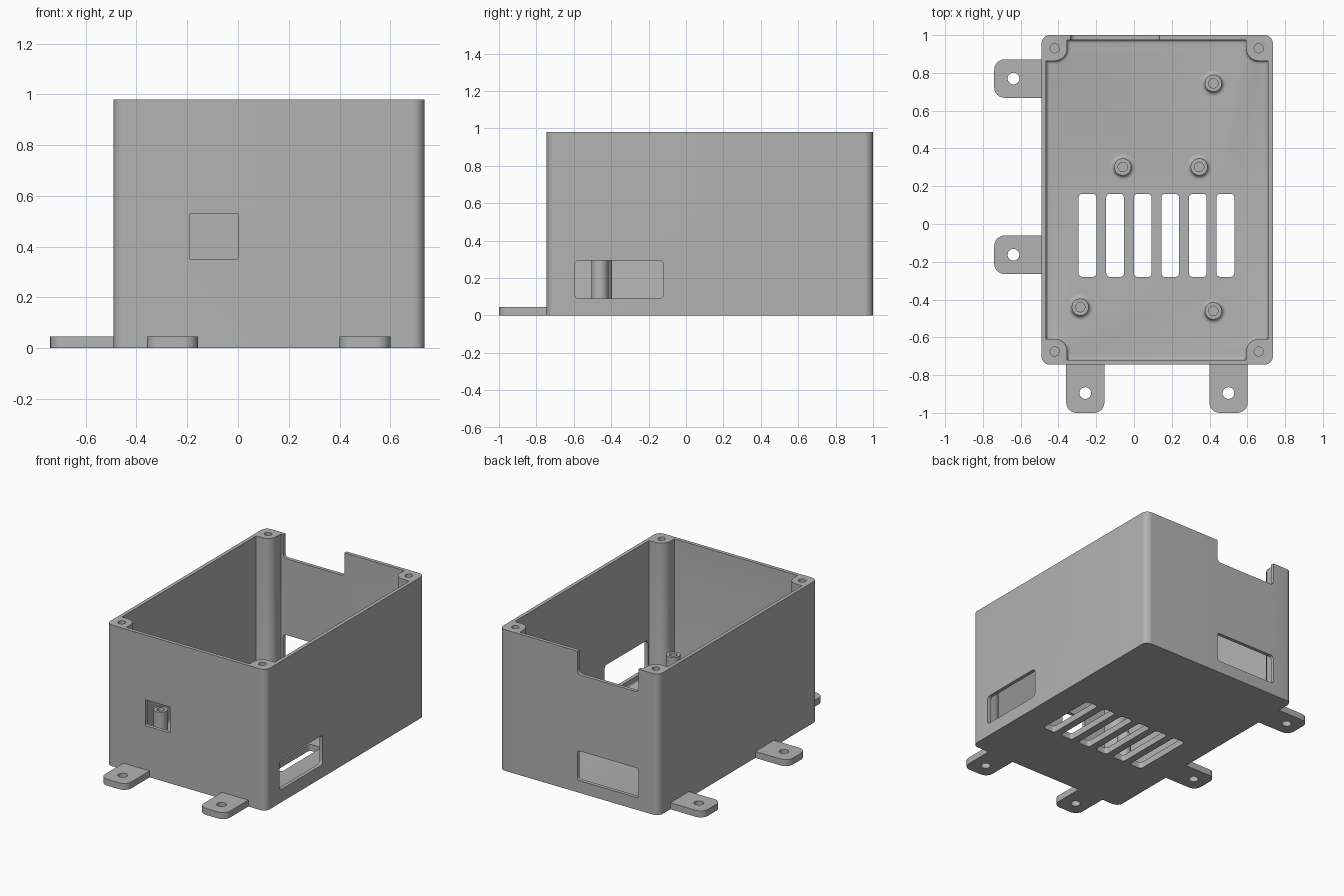
import bpy, bmesh
from math import sin, cos, pi

old = bpy.data.objects.get("Cube")
if old:
    bpy.data.objects.remove(old, do_unlink=True)

# Single plastic colour
grey = bpy.data.materials.new("light_grey_plastic")
grey.use_nodes = True
grey.diffuse_color = (0.45, 0.45, 0.45, 1)
grey.node_tree.nodes["Principled BSDF"].inputs["Base Color"].default_value = (0.45, 0.45, 0.45, 1)

# Main dimensions
X0, X1, Y0, Y1, TOP = -0.49, 0.735, -0.745, 1.0, 0.98
WALL, FLOOR, TAB = 0.025, 0.045, 0.045
POST_R, SCREW_R = 0.066, 0.024
POST_X, POST_Y = (-0.42, 0.66), (-0.675, 0.93)


def finish(name, bm):
    bmesh.ops.recalc_face_normals(bm, faces=bm.faces)
    mesh = bpy.data.meshes.new(name)
    bm.to_mesh(mesh)
    bm.free()
    obj = bpy.data.objects.new(name, mesh)
    bpy.context.collection.objects.link(obj)
    mesh.materials.append(grey)
    return obj


def prism(name, outline, lo, hi, axis="z", floor_bevel=0):
    """Extrude a 2D outline between lo and hi along an axis."""
    place = {"x": lambda a, b, c: (c, a, b),
             "y": lambda a, b, c: (a, c, b),
             "z": lambda a, b, c: (a, b, c)}[axis]
    bm = bmesh.new()
    base = bm.faces.new([bm.verts.new(place(a, b, lo)) for a, b in outline])
    rim = list(base.edges)
    top = bmesh.ops.extrude_face_region(bm, geom=[base], use_keep_orig=True)["geom"]
    step = place(0, 0, hi - lo)
    bmesh.ops.translate(bm, vec=step, verts=[v for v in top if isinstance(v, bmesh.types.BMVert)])
    if floor_bevel:
        bmesh.ops.recalc_face_normals(bm, faces=bm.faces)
        bmesh.ops.bevel(bm, geom=rim, offset=floor_bevel, segments=4, profile=0.5, affect="EDGES")
    return finish(name, bm)


def rounded(a0, a1, b0, b1, radii, steps=6):
    """Rounded rectangle; radii run ++, -+, --, +-."""
    if not isinstance(radii, tuple):
        radii = (radii,) * 4
    points = []
    corners = ((a1, b1, 1, 1), (a0, b1, -1, 1), (a0, b0, -1, -1), (a1, b0, 1, -1))
    for i, (a, b, sa, sb) in enumerate(corners):
        r = radii[i]
        if not r:
            points.append((a, b))
            continue
        for k in range(steps + 1):
            t = (i + k / steps) * pi / 2
            points.append((a - sa * r + r * cos(t), b - sb * r + r * sin(t)))
    return points


def circle(a, b, r, n=32):
    return [(a + r * cos(2 * pi * k / n), b + r * sin(2 * pi * k / n)) for k in range(n)]


def cut(target, cutters):
    bpy.context.view_layer.objects.active = target
    for cutter in cutters:
        cutter.hide_render = True
        mod = target.modifiers.new("cut", "BOOLEAN")
        mod.operation, mod.solver, mod.object = "DIFFERENCE", "EXACT", cutter
        bpy.ops.object.modifier_apply(modifier=mod.name)
        bpy.data.objects.remove(cutter, do_unlink=True)


def smooth(obj):
    bpy.ops.object.select_all(action="DESELECT")
    obj.select_set(True)
    bpy.context.view_layer.objects.active = obj
    bpy.ops.object.shade_smooth_by_angle(angle=pi / 6)


# Cavity outline: the inner rectangle with a round post left in each corner
cavity = []
for sx, sy in ((1, 1), (-1, 1), (-1, -1), (1, -1)):
    hx, hy = POST_X[sx > 0], POST_Y[sy > 0]
    wx = X1 - WALL if sx > 0 else X0 + WALL
    wy = Y1 - WALL if sy > 0 else Y0 + WALL
    corner = [(wx, hy - sy * POST_R)]
    for k in range(13):
        t = k / 12 * pi / 2
        corner.append((hx - sx * POST_R * sin(t), hy - sy * POST_R * cos(t)))
    corner.append((hx - sx * POST_R, wy))
    cavity += corner if sx * sy > 0 else corner[::-1]

# Box body with its openings
body = prism("box_body", rounded(X0, X1, Y0, Y1, 0.045, 10), 0, TOP)
cutters = [prism("cavity_cutter", cavity, FLOOR, 1.2, floor_bevel=0.018)]
for hx in POST_X:
    for hy in POST_Y:
        cutters.append(prism("screw_cutter", circle(hx, hy, SCREW_R), 0.75, 1.2))
for i in range(6):
    x = -0.246 + i * 0.146
    cutters.append(prism("vent_cutter", rounded(x - 0.047, x + 0.047, -0.28, 0.16, 0.02), -0.1, 0.15))
cutters += [
    prism("front_window_cutter", rounded(-0.19, 0, 0.35, 0.53, 0.006), Y0 - 0.1, Y0 + 0.05, "y"),
    prism("side_slot_cutter", rounded(-0.595, -0.12, 0.09, 0.295, 0.025), X1 - 0.05, X1 + 0.1, "x"),
    prism("back_slot_cutter", rounded(-0.335, 0.135, 0.085, 0.29, 0.02), Y1 - 0.05, Y1 + 0.1, "y"),
    prism("back_notch_cutter", rounded(-0.335, 0.135, 0.82, 1.2, 0.025), Y1 - 0.05, Y1 + 0.1, "y"),
]
cut(body, cutters)
smooth(body)

# Mounting tabs, rounded on the outer end
tabs = []
for label, y in (("back", 0.77), ("middle", -0.163)):
    shape = rounded(-0.74, X0 + 0.003, y - 0.102, y + 0.102, (0, 0.055, 0.055, 0), 8)
    tabs.append((label + "_side_tab", shape, -0.638, y))
for label, x in (("right", -0.258), ("left", 0.5)):
    shape = rounded(x - 0.101, x + 0.101, -1.0, Y0 + 0.003, (0, 0, 0.055, 0.055), 8)
    tabs.append((label + "_front_tab", shape, x, -0.895))
for name, shape, hx, hy in tabs:
    tab = prism(name, shape, 0, TAB)
    cut(tab, [prism("tab_hole_cutter", circle(hx, hy, 0.031), -0.1, 0.2)])
    smooth(tab)

# Board standoffs: flared foot, straight tube, blind screw hole
profile = [(0.045 + 0.022 * (1 - sin(k * pi / 10)), FLOOR + 0.022 * (1 - cos(k * pi / 10)))
           for k in range(6)]
profile += [(0.045, 0.322), (0.025, 0.322), (0.025, 0.08), (0, 0.08)]
spots = ((0.42, 0.745), (-0.06, 0.302), (0.345, 0.302), (-0.285, -0.44), (0.42, -0.46))
for i, (x, y) in enumerate(spots):
    bm = bmesh.new()
    verts = [bm.verts.new((r, 0, z)) for r, z in profile]
    edges = [bm.edges.new(pair) for pair in zip(verts, verts[1:])]
    bmesh.ops.spin(bm, geom=verts + edges, cent=(0, 0, 0), axis=(0, 0, 1),
                   angle=2 * pi, steps=32)
    bmesh.ops.remove_doubles(bm, verts=bm.verts, dist=0.0002)
    standoff = finish("standoff_%d" % (i + 1), bm)
    # Keep the open shell facing outward
    ring = next(p for p in standoff.data.polygons if p.center.z > 0.3 and abs(p.normal.z) > 0.9)
    if ring.normal.z < 0:
        standoff.data.flip_normals()
    standoff.location = (x, y, 0)
    smooth(standoff)
